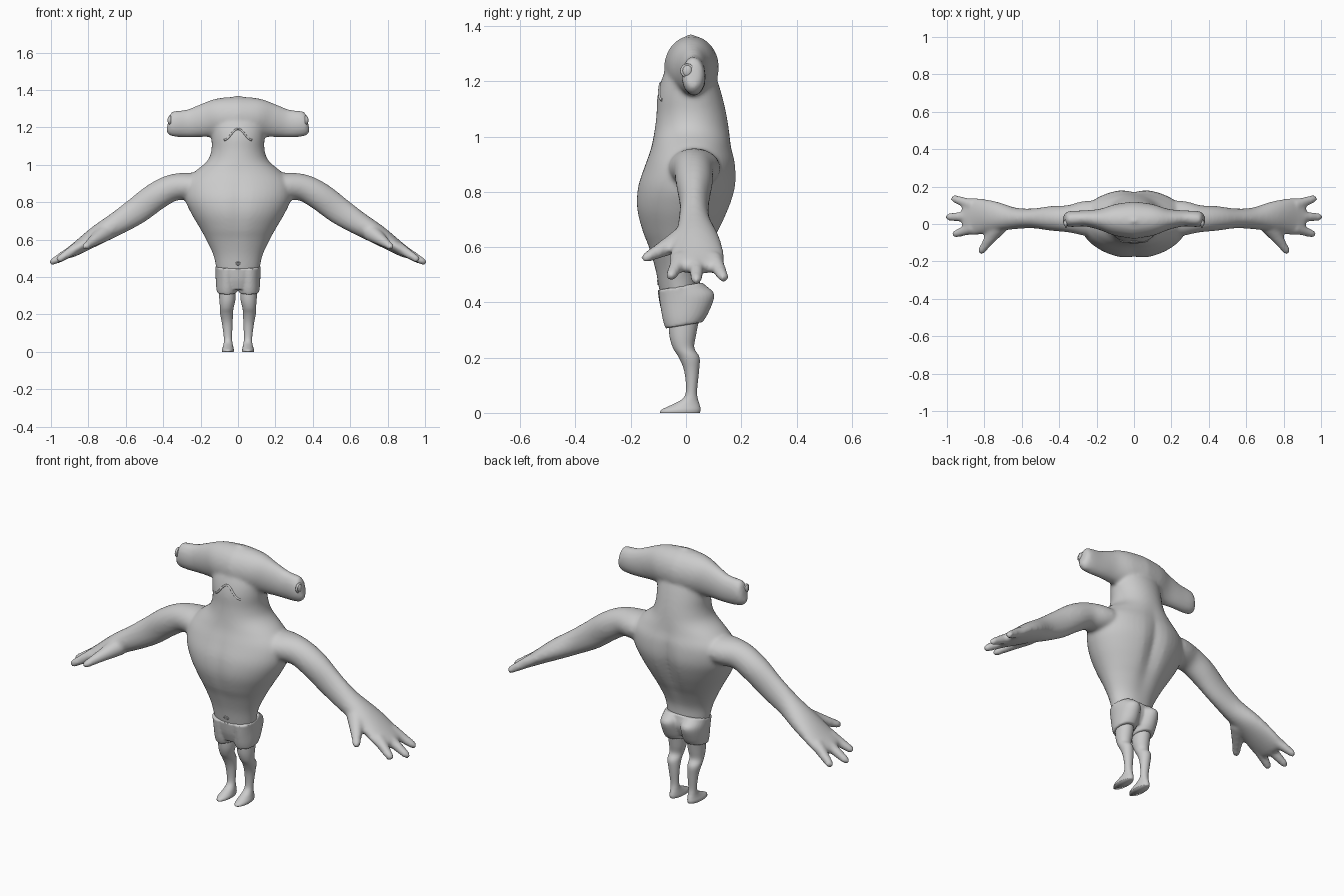
import bpy, bmesh, math
from mathutils import Vector

if "Cube" in bpy.data.objects:
    bpy.data.objects.remove(bpy.data.objects["Cube"])

Z = Vector((0, 0, 1))


def spline(rows, steps=4):
    """Catmull-Rom interpolation of parameter rows."""
    out = []
    for i in range(len(rows) - 1):
        p0, p1, p2, p3 = (rows[max(0, min(len(rows) - 1, i + k))] for k in (-1, 0, 1, 2))
        for s in range(steps):
            t = s / steps
            out.append([0.5 * (2 * b + (c - a) * t + (2 * a - 5 * b + 4 * c - d) * t * t
                               + (3 * b - a - 3 * c + d) * t ** 3)
                        for a, b, c, d in zip(p0, p1, p2, p3)])
    return out + [list(rows[-1])]


def skin(bm, rings):
    """Bridge rings of points and cap both ends."""
    vs = [[bm.verts.new(p) for p in r] for r in rings]
    n = len(vs[0])
    for a, b in zip(vs, vs[1:]):
        for i in range(n):
            bm.faces.new((a[i], a[(i + 1) % n], b[(i + 1) % n], b[i]))
    bm.faces.new(vs[0][::-1])
    bm.faces.new(vs[-1])


def column(bm, rows, side=1, n=32, groove=0.0, tilt=0.0):
    """Upright loft; row = z, centre x, half width, front y, back y."""
    rings = []
    for z, cx, hx, yf, yb in spline(rows):
        ring = []
        for i in range(n):
            a = 2 * math.pi * i / n
            x = hx * math.cos(a)
            y = (yf + yb) / 2 + (yb - yf) / 2 * math.sin(a)
            dent = groove * math.exp(-(x / 0.04) ** 2) * math.exp(-((z - 0.76) / 0.17) ** 2)
            y -= dent * (1 if math.sin(a) > 0 else -0.4)
            ring.append((side * (cx + x), y, z + tilt * y))
        rings.append(ring)
    skin(bm, rings)


def sweep(bm, rows, side=1, n=24):
    """Sideways loft; row = x, y, z, half depth, half thickness."""
    rows = spline(rows)
    pts = [Vector(r[:3]) for r in rows]
    rings = []
    for i, r in enumerate(rows):
        t = (pts[min(i + 1, len(pts) - 1)] - pts[max(i - 1, 0)]).normalized()
        u = t.cross(Z).normalized()
        v = u.cross(t)
        ring = []
        for k in range(n):
            a = 2 * math.pi * k / n
            p = pts[i] + u * r[3] * math.cos(a) + v * r[4] * math.sin(a)
            ring.append((side * p.x, p.y, p.z))
        rings.append(ring)
    skin(bm, rings)


def finger(bm, base, tip, r0, r1, side):
    """Rounded digit from base to tip."""
    b, t = Vector(base), Vector(tip)
    prof = ((0, r0), (0.35, (r0 + r1) / 2), (0.75, r1), (0.93, r1 * 0.8), (1, r1 * 0.35))
    sweep(bm, [(*b.lerp(t, f), r, r * 0.95) for f, r in prof], side, 16)


def finish(name, bm, voxel=None, smooth=0):
    bmesh.ops.recalc_face_normals(bm, faces=bm.faces)
    for f in bm.faces:
        f.smooth = True
    me = bpy.data.meshes.new(name)
    bm.to_mesh(me)
    bm.free()
    ob = bpy.data.objects.new(name, me)
    bpy.context.collection.objects.link(ob)
    if voxel:
        m = ob.modifiers.new("Fuse", 'REMESH')
        m.mode, m.voxel_size, m.use_smooth_shade = 'VOXEL', voxel, True
        m = ob.modifiers.new("Soften", 'SMOOTH')
        m.factor, m.iterations = 0.5, smooth
    return ob


def tube(name, pts, radius):
    cu = bpy.data.curves.new(name, 'CURVE')
    cu.dimensions, cu.bevel_depth, cu.bevel_resolution, cu.use_fill_caps = '3D', radius, 3, True
    sp = cu.splines.new('POLY')
    sp.points.add(len(pts) - 1)
    for q, p in zip(sp.points, pts):
        q.co = (*p, 1)
    ob = bpy.data.objects.new(name, cu)
    bpy.context.collection.objects.link(ob)
    return ob


# Torso, neck and crown
bm = bmesh.new()
torso = [(.40, .11, -.088, .05), (.45, .117, -.098, .052), (.52, .133, -.112, .058),
         (.60, .17, -.138, .092), (.66, .203, -.163, .125), (.74, .25, -.183, .162),
         (.82, .285, -.178, .185), (.90, .285, -.15, .183), (.96, .235, -.128, .168),
         (1.02, .165, -.115, .158), (1.08, .142, -.107, .147), (1.15, .142, -.103, .13),
         (1.22, .14, -.083, .107), (1.3, .10, -.045, .07), (1.35, .05, -.01, .04),
         (1.37, .015, .01, .025)]
column(bm, [(z, 0, w, f, b) for z, w, f, b in torso], n=48, groove=0.025)

for s in (1, -1):
    # Wide hammer-shaped head lobe
    sweep(bm, [(0, .02, 1.25, .10, .115), (.1, .022, 1.25, .085, .106),
               (.18, .025, 1.237, .057, .09), (.26, .03, 1.222, .043, .075),
               (.33, .027, 1.219, .043, .07), (.362, .025, 1.22, .037, .062),
               (.375, .025, 1.222, .02, .04)], s)
    # Arm and palm
    sweep(bm, [(.12, .02, .88, .09, .07), (.25, .03, .885, .095, .073),
               (.35, .028, .877, .073, .072), (.44, .03, .83, .066, .075),
               (.54, .03, .755, .053, .073), (.64, .03, .69, .058, .063),
               (.75, .04, .625, .083, .052), (.85, .04, .56, .1, .037),
               (.9, .042, .528, .092, .028), (.915, .042, .518, .06, .015)], s)
    # Three fingers and a thumb
    finger(bm, (.86, -.02, .557), (.968, -.058, .488), .033, .022, s)
    finger(bm, (.87, .04, .55), (1.006, .037, .473), .033, .022, s)
    finger(bm, (.86, .10, .557), (.975, .14, .482), .033, .022, s)
    finger(bm, (.715, .0, .635), (.825, -.157, .556), .05, .024, s)
body = finish("body", bm, 0.0095, 7)

# Shorts: hips plus one padded tube per leg
bm = bmesh.new()
column(bm, [(.345, 0, .1, -.075, .045), (.40, 0, .115, -.093, .07),
            (.462, 0, .121, -.103, .06)], tilt=.17)
for s in (1, -1):
    column(bm, [(.318, .059, .053, -.074, .06), (.35, .059, .058, -.084, .082),
                (.41, .06, .06, -.094, .103), (.45, .059, .06, -.099, .07),
                (.462, .059, .06, -.101, .06)], s, tilt=.17)
finish("shorts", bm, 0.006, 3)

# Legs with feet
for s, label in ((1, "left"), (-1, "right")):
    bm = bmesh.new()
    column(bm, [(.35, .057, .045, -.064, .05), (.28, .057, .043, -.06, .036),
                (.235, .06, .036, -.047, .03), (.2, .061, .034, -.026, .049),
                (.15, .057, .028, -.006, .047), (.08, .054, .022, .0, .04),
                (.05, .053, .023, -.014, .043), (.03, .053, .027, -.05, .049),
                (.012, .054, .032, -.088, .053), (0, .054, .031, -.094, .05)], s)
    finish(label + "_leg", bm)

    # Eye and its lid ring on the end of the head lobe
    bpy.ops.mesh.primitive_uv_sphere_add(segments=20, ring_count=12, radius=1,
                                         location=(s * .365, .005, 1.238))
    eye = bpy.context.object
    eye.name, eye.scale = label + "_eye", (.012, .018, .022)
    bpy.ops.object.shade_smooth()
    bpy.ops.mesh.primitive_torus_add(major_radius=.02, minor_radius=.006, major_segments=24,
                                     minor_segments=8, location=(s * .364, .005, 1.238),
                                     rotation=(0, math.pi / 2, 0))
    bpy.context.object.name = label + "_eyelid"
    bpy.ops.object.shade_smooth()

# Frowning mouth and navel, laid on the body surface
bpy.context.view_layer.update()
surf = body.evaluated_get(bpy.context.evaluated_depsgraph_get())


def on_front(x, z):
    hit, loc, _, _ = surf.ray_cast((x, -1, z), (0, 1, 0))
    return loc.copy() if hit else Vector((x, -.1, z))


tube("mouth", [on_front(.075 * k / 12, 1.132 + .03 * (1 + math.cos(math.pi * k / 12)))
               for k in range(-12, 13)], .005)
tube("navel", [on_front(.012 * math.cos(a), .472 + .007 * math.sin(a))
               for a in (2 * math.pi * k / 16 for k in range(17))], .003)
